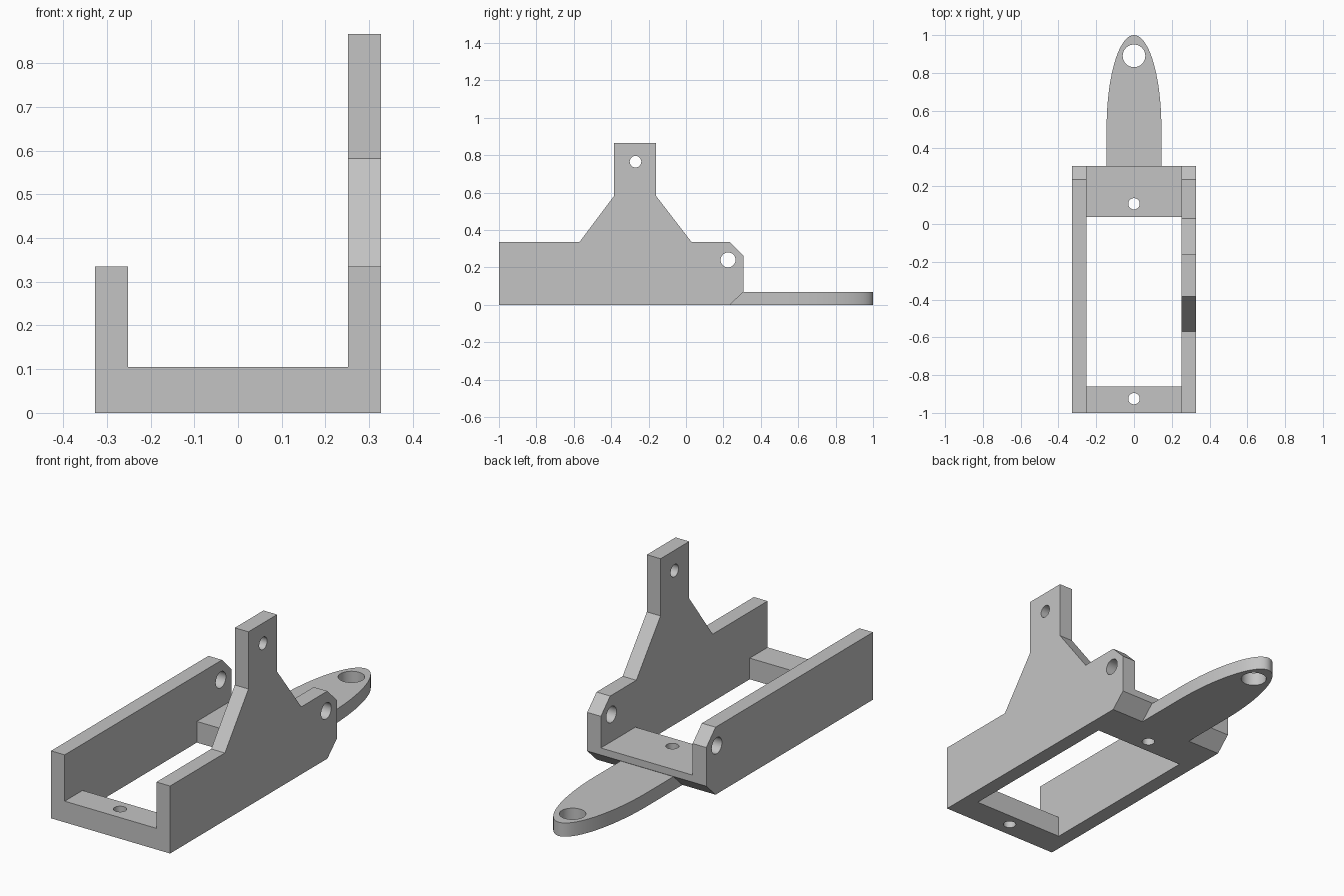
import bpy, bmesh, math
from mathutils import Vector

if "Cube" in bpy.data.objects:
    bpy.data.objects.remove(bpy.data.objects["Cube"])

grey = bpy.data.materials.new("plain grey")
grey.use_nodes = True
grey.diffuse_color = (0.55, 0.55, 0.55, 1)
grey.node_tree.nodes["Principled BSDF"].inputs["Base Color"].default_value = grey.diffuse_color


def prism(name, points, axis, low, high):
    """Extrude a profile along x (points are y, z) or z (points are x, y)."""
    place = (lambda a, b: (low, a, b)) if axis == "x" else (lambda a, b: (a, b, low))
    step = Vector((high - low, 0, 0)) if axis == "x" else Vector((0, 0, high - low))
    bm = bmesh.new()
    face = bm.faces.new([bm.verts.new(place(a, b)) for a, b in points])
    grown = bmesh.ops.extrude_face_region(bm, geom=[face])["geom"]
    bmesh.ops.translate(bm, vec=step, verts=[v for v in grown if isinstance(v, bmesh.types.BMVert)])
    bmesh.ops.recalc_face_normals(bm, faces=bm.faces)
    mesh = bpy.data.meshes.new(name)
    bm.to_mesh(mesh)
    bm.free()
    mesh.materials.append(grey)
    obj = bpy.data.objects.new(name, mesh)
    bpy.context.collection.objects.link(obj)
    return obj


def drill(obj, a, b, radius, axis):
    """Cut a round hole straight through a part."""
    ring = [(a + radius * math.cos(math.tau * i / 32), b + radius * math.sin(math.tau * i / 32))
            for i in range(32)]
    cutter = prism("hole_cutter", ring, axis, -1, 1)
    cutter.hide_render = True
    mod = obj.modifiers.new("hole", "BOOLEAN")
    mod.operation, mod.solver, mod.object = "DIFFERENCE", "EXACT", cutter
    bpy.context.view_layer.objects.active = obj
    bpy.ops.object.modifier_apply(modifier=mod.name)
    bpy.data.objects.remove(cutter)


# Side rails with chamfered back corners; the left one carries a tall tab
rail = [(-1, 0), (0.235, 0), (0.308, 0.07), (0.308, 0.262), (0.235, 0.335)]
tab = [(0.03, 0.335), (-0.16, 0.582), (-0.16, 0.866), (-0.385, 0.866),
       (-0.385, 0.582), (-0.57, 0.335)]
left = prism("left_rail", rail + tab + [(-1, 0.335)], "x", 0.252, 0.327)
right = prism("right_rail", rail + [(-1, 0.335)], "x", -0.327, -0.252)
for side in (left, right):
    drill(side, 0.225, 0.24, 0.04, "x")
drill(left, -0.27, 0.765, 0.031, "x")

# Cross bars between the rails
front = prism("front_bar", [(-1, 0), (-0.86, 0), (-0.86, 0.105), (-1, 0.105)], "x", -0.252, 0.252)
drill(front, 0, -0.925, 0.03, "z")
back = prism("back_bar", [(0.037, 0), (0.235, 0), (0.308, 0.07), (0.308, 0.105), (0.037, 0.105)],
             "x", -0.252, 0.252)
drill(back, 0, 0.107, 0.03, "z")

# Rear arm with a half-ellipse end and an eyelet
mid, half = 0.51, 0.145
tip = [(half * math.cos(math.pi * i / 40), mid + (1 - mid) * math.sin(math.pi * i / 40))
       for i in range(41)]
arm = prism("rear_arm", [(-half, 0.235), (half, 0.235)] + tip, "z", 0, 0.068)
drill(arm, 0, 0.89, 0.06, "z")

# Smooth the curved walls and keep the corners sharp
bpy.ops.object.select_all(action="DESELECT")
for obj in (left, right, front, back, arm):
    obj.select_set(True)
bpy.context.view_layer.objects.active = arm
bpy.ops.object.shade_smooth_by_angle(angle=math.radians(25))
